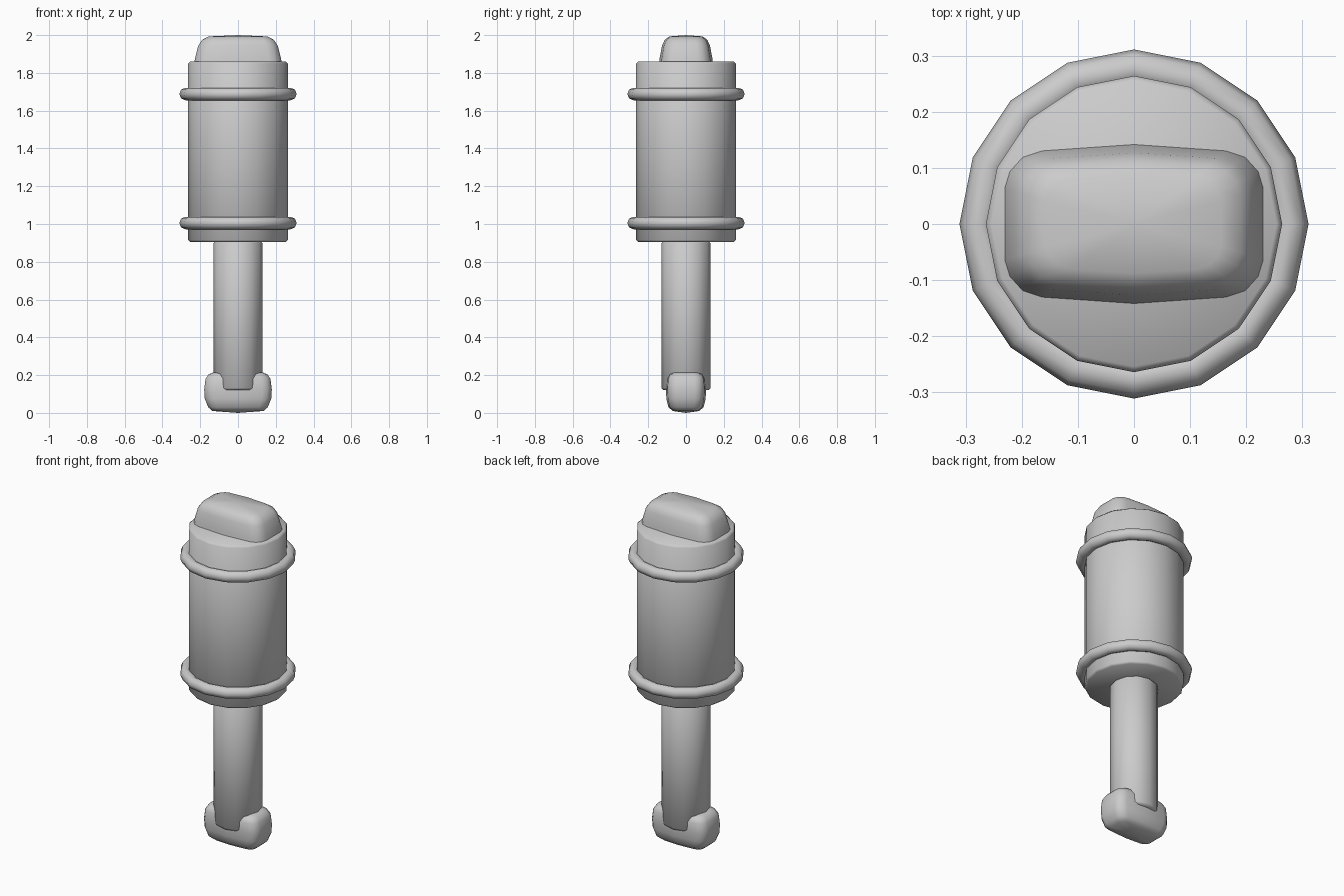
import bpy
import bmesh
import math

cube = bpy.data.objects.get("Cube")
if cube:
    bpy.data.objects.remove(cube, do_unlink=True)

# Single plain grey
GREY = (0.6, 0.6, 0.6, 1.0)
grey = bpy.data.materials.new("plain_grey")
grey.use_nodes = True
grey.diffuse_color = GREY
bsdf = next(n for n in grey.node_tree.nodes if n.type == "BSDF_PRINCIPLED")
bsdf.inputs["Base Color"].default_value = GREY


def finish(obj, name, angle):
    obj.name = obj.data.name = name
    obj.data.materials.append(grey)
    bpy.ops.object.select_all(action="DESELECT")
    obj.select_set(True)
    bpy.context.view_layer.objects.active = obj
    bpy.ops.object.shade_smooth_by_angle(angle=math.radians(angle))


def circle(count):
    steps = [math.tau * i / count for i in range(count)]
    return [(math.cos(a), math.sin(a)) for a in steps]


def soft_rectangle():
    """Unit outline, slightly bowed on its long sides, anticlockwise."""
    quarter = [(1, 0.45), (0.96, 0.66), (0.86, 0.84), (0.71, 0.92)]
    right = quarter + [(0, 1)]
    left = [(-x, y) for x, y in reversed(quarter)]
    top = right + left
    return top + [(-x, -y) for x, y in top]


def loft(name, outline, sections, low, high, angle=50):
    """Skin scaled outlines (z, half x, half y), closed to points at low and high."""
    bm = bmesh.new()
    rings = [[bm.verts.new((x * sx, y * sy, z)) for x, y in outline]
             for z, sx, sy in sections]
    n = len(outline)
    for a, b in zip(rings, rings[1:]):
        for i in range(n):
            j = (i + 1) % n
            bm.faces.new((a[i], a[j], b[j], b[i]))
    bottom, top = bm.verts.new((0, 0, low)), bm.verts.new((0, 0, high))
    for i in range(n):
        j = (i + 1) % n
        bm.faces.new((bottom, rings[0][j], rings[0][i]))
        bm.faces.new((top, rings[-1][i], rings[-1][j]))
    bmesh.ops.recalc_face_normals(bm, faces=bm.faces[:])
    mesh = bpy.data.meshes.new(name)
    bm.to_mesh(mesh)
    bm.free()
    obj = bpy.data.objects.new(name, mesh)
    bpy.context.collection.objects.link(obj)
    finish(obj, name, angle)


def turned(name, count, radius, low, high, bevel):
    """Cylinder with small bevelled rims."""
    small = radius - bevel
    loft(name, circle(count),
         [(low, small, small), (low + bevel, radius, radius),
          (high - bevel, radius, radius), (high, small, small)], low, high)


# Main barrel and the shaft below it
turned("barrel", 16, 0.264, 0.905, 1.86, 0.01)
turned("shaft", 12, 0.13, 0.12, 0.91, 0.012)

# Two bands around the barrel
for name, z in (("lower_band", 1.005), ("upper_band", 1.688)):
    bpy.ops.mesh.primitive_torus_add(
        major_segments=16, minor_segments=8, major_radius=0.278,
        minor_radius=0.033, location=(0, 0, z))
    finish(bpy.context.object, name, 60)

# Rounded block on top
loft("top_block", soft_rectangle(),
     [(1.85, 0.232, 0.143), (1.88, 0.227, 0.139), (1.945, 0.21, 0.127),
      (1.975, 0.19, 0.113), (1.993, 0.155, 0.088)], 1.85, 2.0)

# Rounded foot wrapping the end of the shaft
loft("foot", soft_rectangle(),
     [(0.01, 0.135, 0.07), (0.03, 0.158, 0.093), (0.075, 0.176, 0.104),
      (0.125, 0.179, 0.106), (0.18, 0.172, 0.103), (0.205, 0.155, 0.09),
      (0.214, 0.13, 0.07)], 0.0, 0.216)
